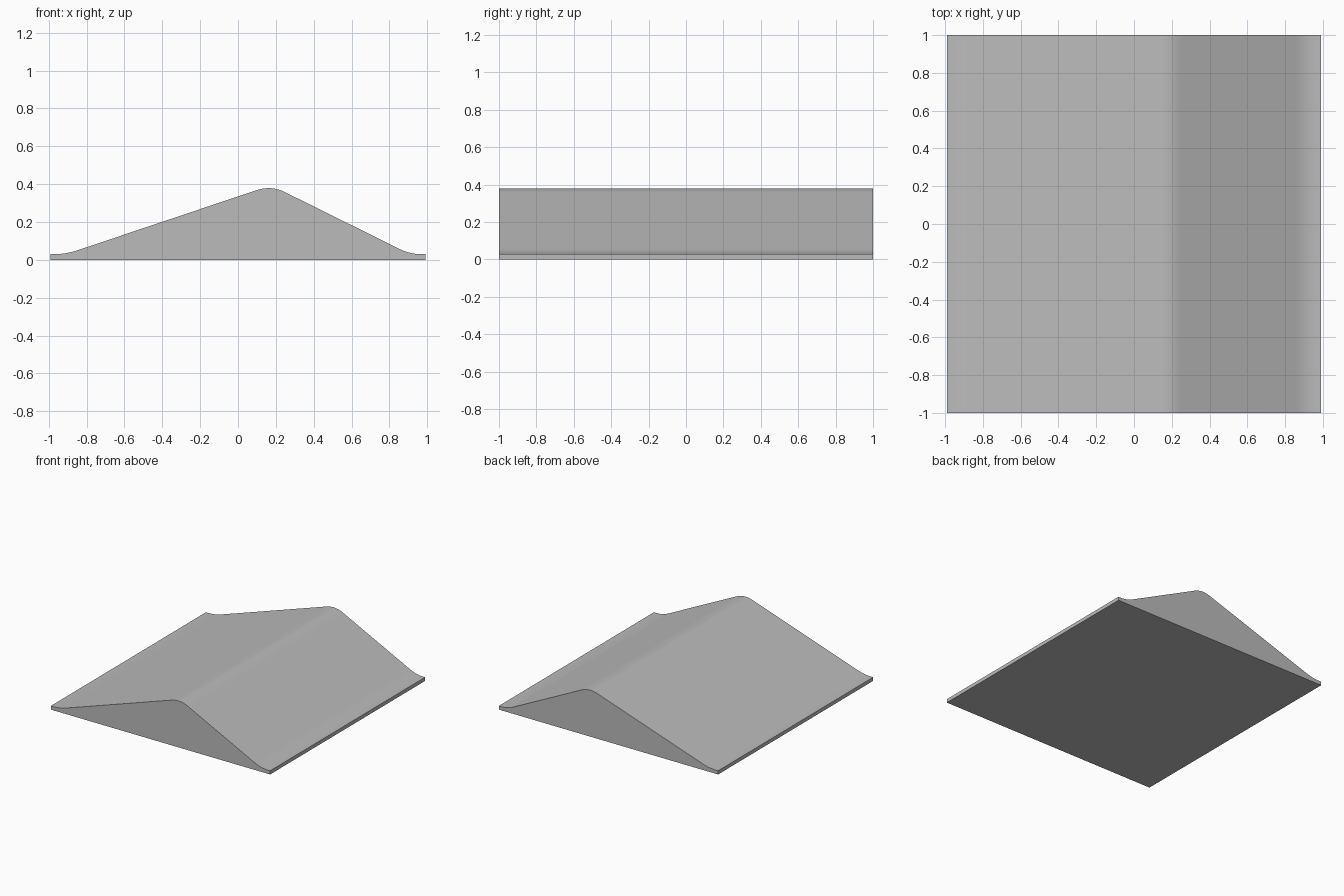
import bpy, bmesh, math
from mathutils import Vector

cube = bpy.data.objects.get("Cube")
if cube:
    bpy.data.objects.remove(cube, do_unlink=True)

# Plain grey material
grey = bpy.data.materials.new("grey")
grey.use_nodes = True
colour = (0.5, 0.5, 0.5, 1)
grey.diffuse_color = colour
grey.node_tree.nodes["Principled BSDF"].inputs["Base Color"].default_value = colour


def fillet(before, corner, after, reach, steps=8):
    """Round a profile corner, starting and ending at `reach` from it."""
    c = Vector(corner)
    a = c + (Vector(before) - c).normalized() * reach
    b = c + (Vector(after) - c).normalized() * reach
    return [a * (1 - t) ** 2 + c * 2 * t * (1 - t) + b * t * t
            for t in (i / steps for i in range(steps + 1))]


# Cross-section: thin lips, two slopes and a rounded off-centre ridge
left, right = (-0.99, 0.03), (0.99, 0.03)
left_toe, ridge, right_toe = (-0.91, 0.03), (0.175, 0.394), (0.91, 0.03)
profile = [Vector((0.99, 0)), Vector((-0.99, 0)), Vector(left)]
profile += fillet(left, left_toe, ridge, 0.065)
profile += fillet(left_toe, ridge, right_toe, 0.08)
profile += fillet(ridge, right_toe, right, 0.06)
profile.append(Vector(right))

# Extrude the section from front to back
bm = bmesh.new()
front = bm.faces.new([bm.verts.new((p.x, -1, p.y)) for p in profile])
result = bmesh.ops.extrude_face_region(bm, geom=[front], use_keep_orig=True)
bmesh.ops.translate(bm, vec=(0, 2, 0),
                    verts=[v for v in result["geom"] if isinstance(v, bmesh.types.BMVert)])
bmesh.ops.recalc_face_normals(bm, faces=bm.faces)
mesh = bpy.data.meshes.new("ridged_ramp")
bm.to_mesh(mesh)
bm.free()
mesh.materials.append(grey)

ramp = bpy.data.objects.new("ridged_ramp", mesh)
bpy.context.collection.objects.link(ramp)
bpy.ops.object.select_all(action="DESELECT")
ramp.select_set(True)
bpy.context.view_layer.objects.active = ramp
bpy.ops.object.shade_smooth_by_angle(angle=math.radians(30))
